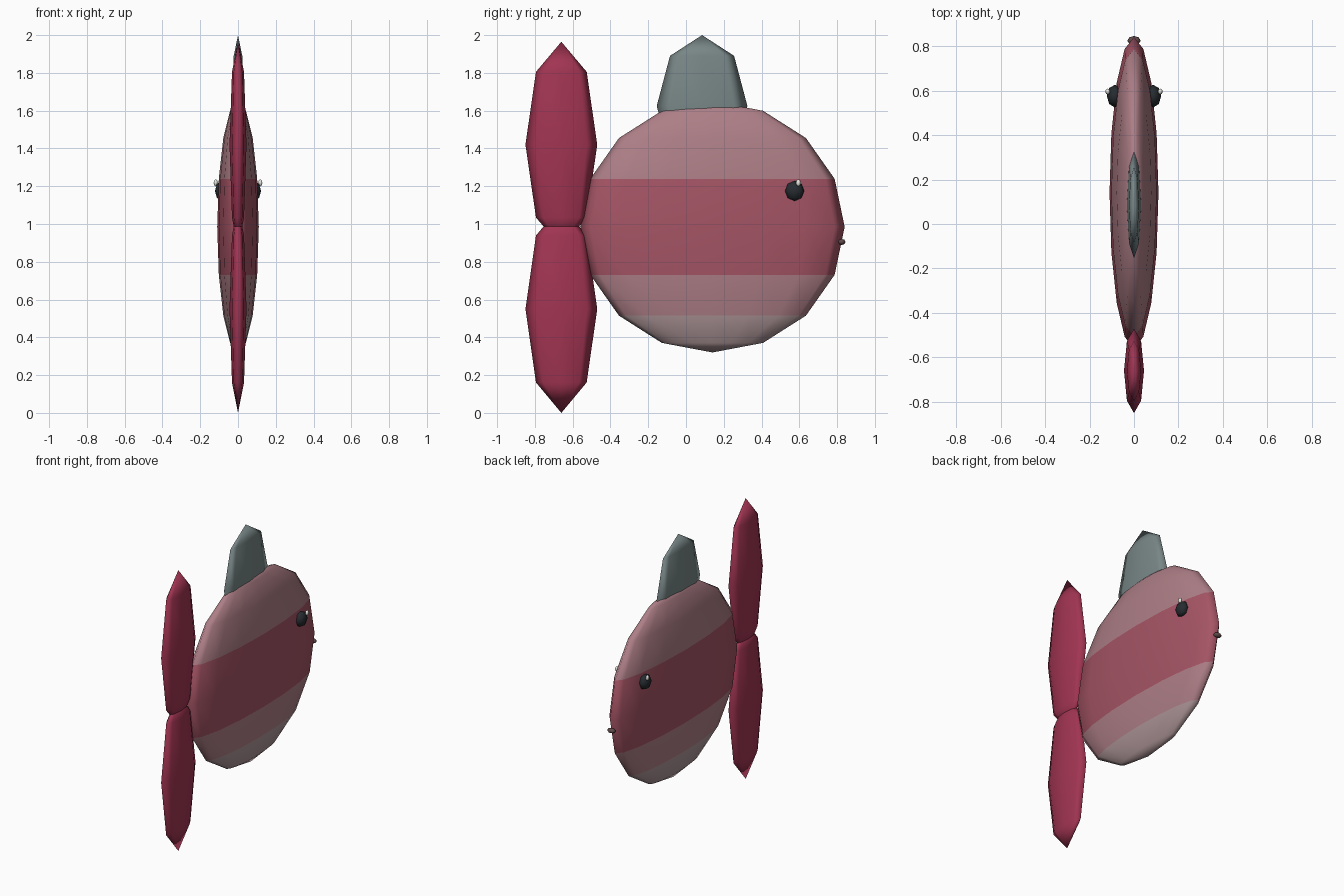
import bpy

if "Cube" in bpy.data.objects:
    bpy.data.objects.remove(bpy.data.objects["Cube"])


def material(name, rgb):
    m = bpy.data.materials.new(name)
    m.diffuse_color = (*rgb, 1)
    m.use_nodes = True
    m.node_tree.nodes["Principled BSDF"].inputs["Base Color"].default_value = m.diffuse_color
    return m


RED = material("red", (0.36, 0.035, 0.085))
ROSE = material("rose", (0.38, 0.09, 0.13))
PALE = material("pale_rose", (0.42, 0.21, 0.24))
ASH = material("ash", (0.42, 0.30, 0.31))
SLATE = material("slate", (0.19, 0.24, 0.24))
BLACK = material("black", (0.02, 0.025, 0.03))
WHITE = material("white", (0.8, 0.8, 0.75))
BROWN = material("brown", (0.12, 0.07, 0.07))


def ellipsoid(name, centre, radii, mat, segments=8, rings=4):
    bpy.ops.mesh.primitive_uv_sphere_add(segments=segments, ring_count=rings, radius=1, location=centre)
    ob = bpy.context.object
    ob.name = name
    ob.scale = radii
    bpy.ops.object.transform_apply(location=False, rotation=False, scale=True)
    bpy.ops.object.shade_smooth()
    ob.data.materials.append(mat)
    return ob


# Flattened round body, red at the middle and fading towards top and belly
body = ellipsoid("body", (0, 0.14, 0.985), (0.11, 0.7, 0.665), ROSE, 16, 8)
body.data.materials.append(PALE)
body.data.materials.append(ASH)
for face in body.data.polygons:
    z = face.center.z
    if z < -0.44:
        face.material_index = 2
    elif abs(z) > 0.27:
        face.material_index = 1

# Tail lobes
ellipsoid("upper_tail_lobe", (0, -0.66, 1.42), (0.045, 0.19, 0.545), RED)
ellipsoid("lower_tail_lobe", (0, -0.66, 0.55), (0.045, 0.19, 0.55), RED)

# Dorsal fin, its lower half sunk into the body
ellipsoid("dorsal_fin", (0, 0.085, 1.625), (0.032, 0.24, 0.375), SLATE)

# Eyes with small glints on both sides
for side, label in ((1, "right"), (-1, "left")):
    ellipsoid(label + "_eye", (side * 0.086, 0.575, 1.175), (0.036, 0.051, 0.053), BLACK)
    ellipsoid(label + "_eye_glint", (side * 0.118, 0.595, 1.218), (0.011, 0.014, 0.019), WHITE)

# Mouth
ellipsoid("mouth", (0, 0.824, 0.905), (0.03, 0.021, 0.016), BROWN)
